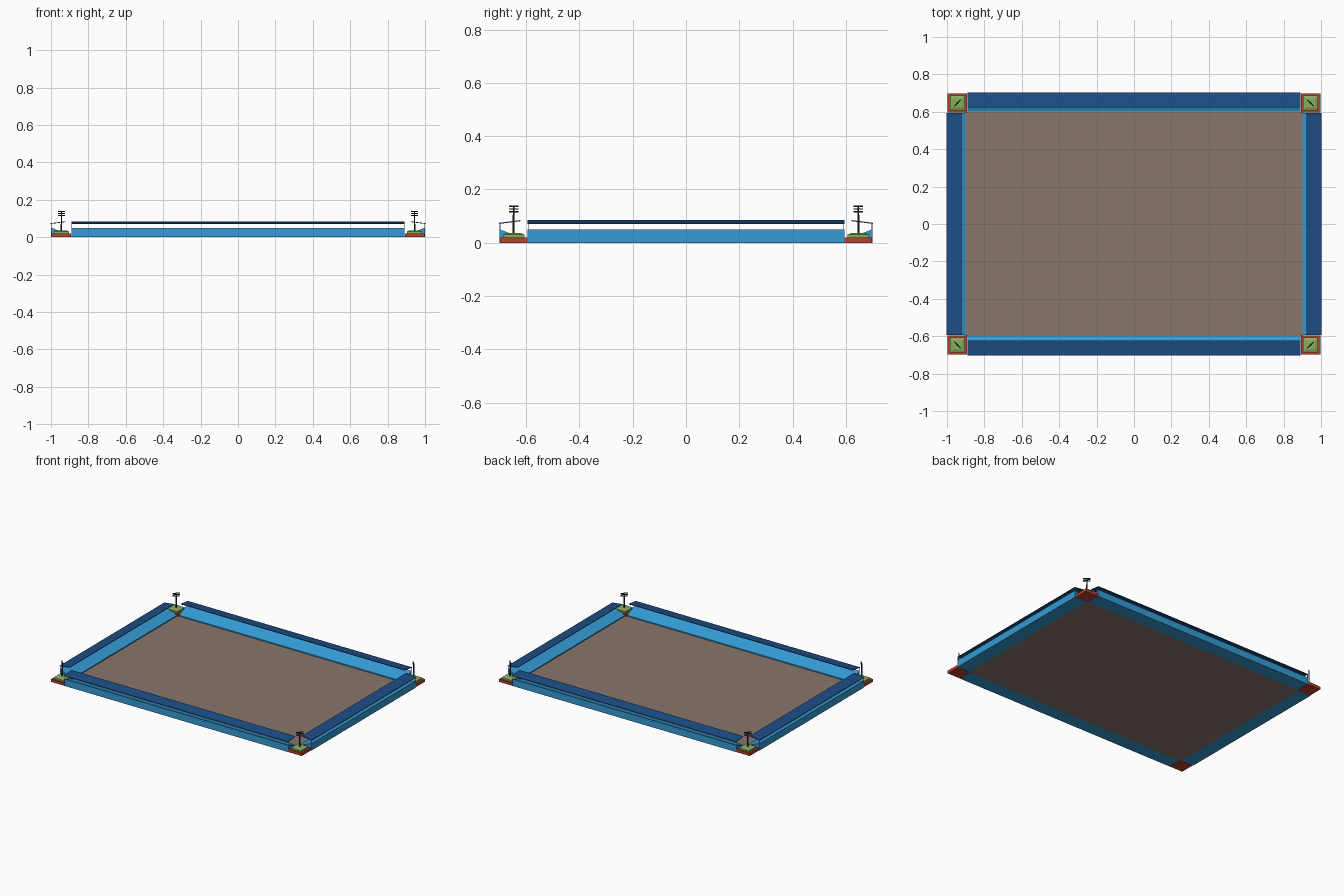
import bpy, bmesh
from math import pi, sin, cos
from mathutils import Matrix

if "Cube" in bpy.data.objects:
    bpy.data.objects.remove(bpy.data.objects["Cube"])


def mat(name, rgb):
    m = bpy.data.materials.new(name)
    m.diffuse_color = (*rgb, 1)
    m.use_nodes = True
    m.node_tree.nodes["Principled BSDF"].inputs["Base Color"].default_value = m.diffuse_color
    return m


BLUE = mat("wall_blue", (0.035, 0.33, 0.66))
NAVY = mat("roof_navy", (0.012, 0.075, 0.24))
GREY = mat("seat_grey", (0.42, 0.42, 0.42))
BROWN = mat("field_brown", (0.25, 0.18, 0.15))
RED = mat("base_red", (0.5, 0.05, 0.025))
GREEN = mat("mound_green", (0.25, 0.42, 0.11))
DARK = mat("mast_dark", (0.012, 0.025, 0.015))


def finish(name, bm, material, matrix=Matrix()):
    bmesh.ops.recalc_face_normals(bm, faces=bm.faces)
    bm.transform(matrix)
    me = bpy.data.meshes.new(name)
    bm.to_mesh(me)
    bm.free()
    me.materials.append(material)
    ob = bpy.data.objects.new(name, me)
    bpy.context.collection.objects.link(ob)
    return ob


def extrude(name, profile, half, material, matrix):
    """Extrude a (depth, height) profile along local x."""
    bm = bmesh.new()
    face = bm.faces.new([bm.verts.new((-half, y, z)) for y, z in profile])
    geo = bmesh.ops.extrude_face_region(bm, geom=[face])["geom"]
    bmesh.ops.translate(bm, vec=(2 * half, 0, 0),
                        verts=[v for v in geo if isinstance(v, bmesh.types.BMVert)])
    return finish(name, bm, material, matrix)


def box(name, centre, size, material, matrix=Matrix()):
    bm = bmesh.new()
    bmesh.ops.create_cube(bm, size=1, matrix=Matrix.Translation(centre) @ Matrix.Diagonal((*size, 1)))
    return finish(name, bm, material, matrix)


def frustum(name, r1, r2, z1, z2, sides, material, matrix):
    bm = bmesh.new()
    bmesh.ops.create_cone(bm, cap_ends=True, segments=sides, radius1=r1, radius2=r2,
                          depth=z2 - z1, matrix=Matrix.Translation((0, 0, (z1 + z2) / 2))
                          @ Matrix.Rotation(pi / sides, 4, "Z"))
    return finish(name, bm, material, matrix)


# Playing field
box("field", (0, 0, 0.002), (1.8, 1.2, 0.004), BROWN)

# Stand cross-sections, measured outward from the field edge
wedge = [(0, 0), (0.1, 0), (0.1, 0.05), (0.097, 0.05), (0.004, 0.012), (0, 0.012)]
ROWS = 10
steps = [(0.097, 0.046), (0.004, 0.008)]
for i in range(ROWS):
    z = 0.012 + 0.0038 * i
    steps += [(0.004 + 0.0093 * i, z), (0.004 + 0.0093 * (i + 1), z)]
roof = [(0.022, 0.081), (0.102, 0.071), (0.102, 0.075), (0.022, 0.085)]

# Four stands, each with wall, seating, roof and end posts
for side, angle, edge, half in (("back", 0, 0.6, 0.89), ("left", pi / 2, 0.9, 0.594),
                                ("front", pi, 0.6, 0.89), ("right", -pi / 2, 0.9, 0.594)):
    M = Matrix.Rotation(angle, 4, "Z") @ Matrix.Translation((0, edge, 0))
    extrude(side + "_stand_wall", wedge, half, BLUE, M)
    extrude(side + "_seating", steps, half - 0.001, GREY, M)
    extrude(side + "_roof", roof, half, NAVY, M)
    for s in (-1, 1):
        box(side + "_roof_post", (s * (half - 0.002), 0.098, 0.06), (0.003, 0.003, 0.026), GREY, M)

# Corner blocks with floodlight masts turned toward the field
R2 = 2 ** 0.5
for sx in (-1, 1):
    for sy in (-1, 1):
        T = Matrix.Translation((sx * 0.944, sy * 0.647, 0))
        box("corner_base", (0, 0, 0.01), (0.104, 0.104, 0.02), RED, T)
        box("corner_mound", (0, 0, 0.025), (0.08, 0.08, 0.012), GREEN, T)
        frustum("corner_mound_top", 0.04 * R2, 0.025 * R2, 0.031, 0.037, 4, GREEN, T)
        L = T @ Matrix.Rotation(-sx * sy * pi / 4, 4, "Z")
        frustum("light_mast", 0.0045, 0.003, 0.035, 0.14, 8, DARK, L)
        for z in (0.117, 0.127, 0.137):
            box("light_bar", (0, 0, z), (0.046, 0.005, 0.005), DARK, L)
